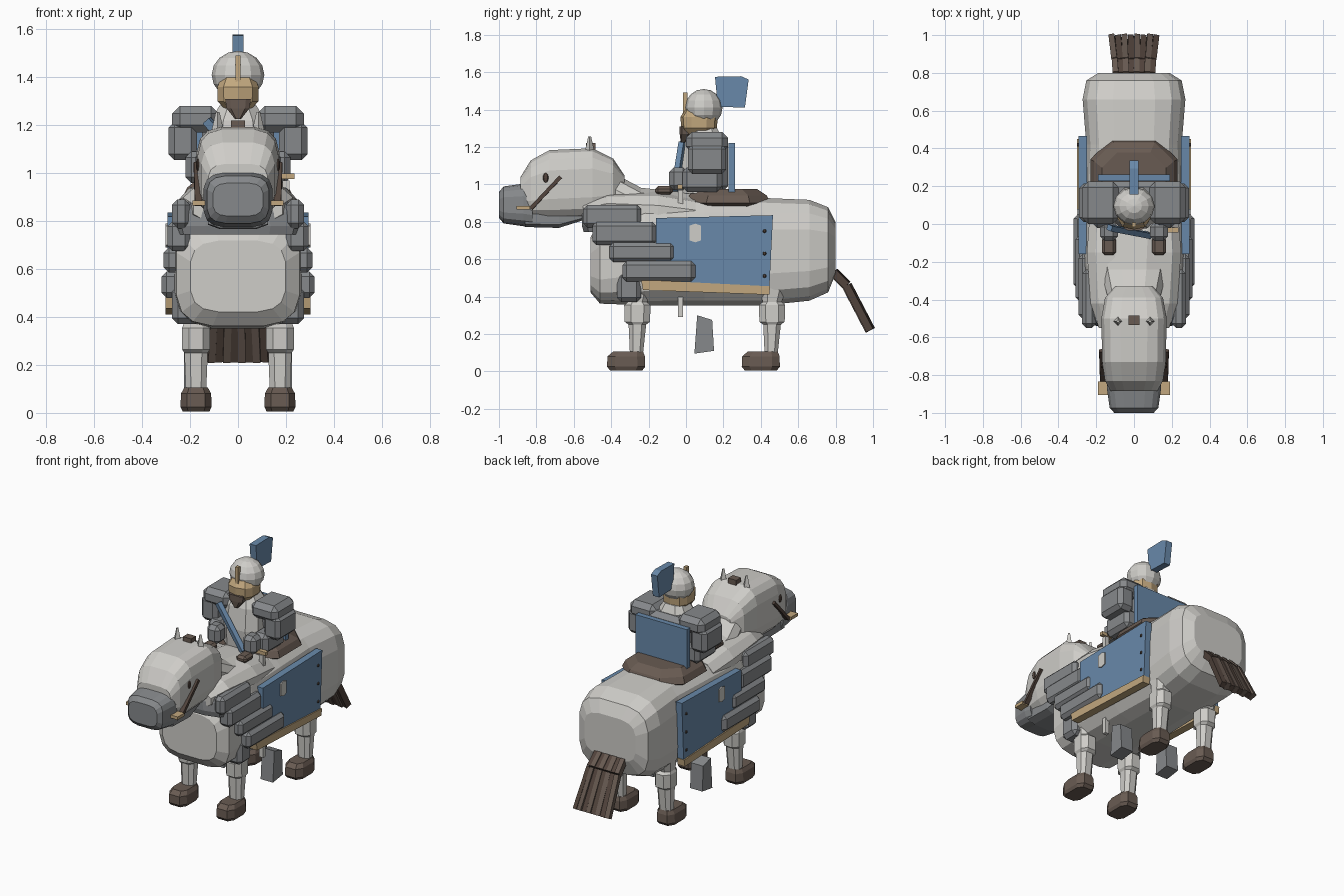
import bpy, bmesh, math
from mathutils import Vector, Matrix

if "Cube" in bpy.data.objects:
    bpy.data.objects.remove(bpy.data.objects["Cube"])


def material(name, r, g, b):
    m = bpy.data.materials.new(name)
    m.diffuse_color = (r, g, b, 1)
    m.use_nodes = True
    m.node_tree.nodes["Principled BSDF"].inputs["Base Color"].default_value = m.diffuse_color
    return m


PALE = material("pale_steel", 0.62, 0.61, 0.58)
GREY = material("grey_steel", 0.24, 0.25, 0.26)
BLUE = material("blue_cloth", 0.14, 0.25, 0.40)
BROWN = material("brown_leather", 0.14, 0.105, 0.085)
TAN = material("tan_gold", 0.54, 0.39, 0.21)
DARK = material("dark_hair", 0.085, 0.058, 0.046)


def finish(bm, name, mat):
    bmesh.ops.recalc_face_normals(bm, faces=bm.faces)
    me = bpy.data.meshes.new(name)
    bm.to_mesh(me)
    bm.free()
    me.materials.append(mat)
    ob = bpy.data.objects.new(name, me)
    bpy.context.collection.objects.link(ob)
    return ob


def loft(name, mat, axis, rings, n=16, power=0.55):
    """Rings are (position along axis, centre a, centre b, half a, half b)."""
    bm = bmesh.new()
    loops = []
    for t, ca, cb, ha, hb in rings:
        vs = []
        for i in range(n):
            ang = (i + 0.5) * 2 * math.pi / n
            c, s = math.cos(ang), math.sin(ang)
            a = ca + ha * math.copysign(abs(c) ** power, c)
            b = cb + hb * math.copysign(abs(s) ** power, s)
            vs.append(bm.verts.new((a, t, b) if axis == "Y" else (a, b, t)))
        loops.append(vs)
    for lo, hi in zip(loops, loops[1:]):
        for i in range(n):
            j = (i + 1) % n
            bm.faces.new((lo[i], lo[j], hi[j], hi[i]))
    bm.faces.new(loops[0])
    bm.faces.new(loops[-1])
    return finish(bm, name, mat)


def body_rings(table, x=0):
    """Turns (y, bottom, top, half width) into loft rings."""
    return [(y, x, (lo + hi) / 2, w, (hi - lo) / 2) for y, lo, hi, w in table]


def box(name, mat, x, y, z, bevel=0.0, rot=None):
    """Box from (min, max) pairs."""
    bm = bmesh.new()
    bmesh.ops.create_cube(bm, size=1)
    size = [p[1] - p[0] for p in (x, y, z)]
    bmesh.ops.scale(bm, vec=size, verts=bm.verts)
    if bevel:
        bmesh.ops.bevel(bm, geom=bm.edges[:], offset=bevel, segments=1, affect="EDGES")
    if rot:
        bmesh.ops.rotate(bm, matrix=Matrix.Rotation(rot[0], 3, rot[1]), verts=bm.verts)
    bmesh.ops.translate(bm, vec=[sum(p) / 2 for p in (x, y, z)], verts=bm.verts)
    return finish(bm, name, mat)


def bar(name, mat, p, q, w, h):
    """Straight bar between two points."""
    p, q = Vector(p), Vector(q)
    bm = bmesh.new()
    bmesh.ops.create_cube(bm, size=1)
    bmesh.ops.scale(bm, vec=(w, h, (q - p).length), verts=bm.verts)
    rot = Vector((0, 0, 1)).rotation_difference(q - p).to_matrix()
    bmesh.ops.rotate(bm, matrix=rot, verts=bm.verts)
    bmesh.ops.translate(bm, vec=(p + q) / 2, verts=bm.verts)
    return finish(bm, name, mat)


def prism(name, mat, outline, x0, x1):
    """Side outline of (y, z) points extruded across x."""
    bm = bmesh.new()
    a = [bm.verts.new((x0, y, z)) for y, z in outline]
    b = [bm.verts.new((x1, y, z)) for y, z in outline]
    bm.faces.new(a)
    bm.faces.new(b)
    for i in range(len(a)):
        j = (i + 1) % len(a)
        bm.faces.new((a[i], a[j], b[j], b[i]))
    return finish(bm, name, mat)


def ball(name, mat, centre, radii, u=12, v=8):
    bm = bmesh.new()
    bmesh.ops.create_uvsphere(bm, u_segments=u, v_segments=v, radius=1)
    bmesh.ops.scale(bm, vec=radii, verts=bm.verts)
    bmesh.ops.translate(bm, vec=centre, verts=bm.verts)
    return finish(bm, name, mat)


# Horse body, neck and head
loft("horse_body", PALE, "Y", body_rings([
    (-0.51, 0.42, 0.72, 0.20), (-0.46, 0.36, 0.80, 0.26), (-0.22, 0.35, 0.92, 0.275),
    (0.10, 0.35, 0.93, 0.27), (0.42, 0.35, 0.93, 0.255), (0.66, 0.375, 0.92, 0.275),
    (0.76, 0.42, 0.88, 0.255), (0.80, 0.52, 0.80, 0.19)]))
loft("horse_neck", PALE, "Y", body_rings([
    (-0.62, 0.86, 1.08, 0.13), (-0.40, 0.80, 1.07, 0.14), (-0.24, 0.72, 0.985, 0.18),
    (-0.05, 0.65, 0.965, 0.20), (0.05, 0.65, 0.95, 0.19)]), n=12, power=0.75)
loft("horse_shoulders", PALE, "Y", body_rings([
    (-0.55, 0.80, 0.90, 0.19), (-0.42, 0.76, 0.955, 0.235), (-0.15, 0.70, 0.965, 0.255),
    (0.05, 0.70, 0.93, 0.24)]), n=12, power=0.65)
loft("horse_head", PALE, "Y", body_rings([
    (-0.885, 0.86, 1.04, 0.125), (-0.83, 0.82, 1.13, 0.155), (-0.73, 0.81, 1.185, 0.17),
    (-0.50, 0.82, 1.195, 0.175), (-0.39, 0.86, 1.14, 0.155), (-0.33, 0.93, 1.05, 0.10)]))
loft("horse_muzzle", GREY, "Y", body_rings([
    (-1.0, 0.82, 0.96, 0.105), (-0.975, 0.79, 0.99, 0.13), (-0.87, 0.775, 1.005, 0.145),
    (-0.82, 0.77, 0.99, 0.14)]))
loft("horse_jaw", GREY, "Y", body_rings([
    (-0.86, 0.77, 0.86, 0.13), (-0.68, 0.765, 0.86, 0.13), (-0.54, 0.81, 0.87, 0.11)]), n=8)
box("forelock", BROWN, (-0.03, 0.03), (-0.535, -0.485), (1.18, 1.22))

# Breast collar
loft("breast_collar", GREY, "Z", [
    (0.745, 0, -0.38, 0.275, 0.17), (0.78, 0, -0.38, 0.285, 0.18),
    (0.84, 0, -0.38, 0.265, 0.18), (0.88, 0, -0.38, 0.235, 0.165)], n=12)

# Overlapping side plates: y range, z range, outer x
PLATES = [((-0.55, -0.24), (0.77, 0.89), 0.275), ((-0.50, -0.16), (0.675, 0.80), 0.295),
          ((-0.41, -0.06), (0.585, 0.69), 0.31), ((-0.34, 0.05), (0.48, 0.59), 0.32)]
TAIL = [(0.79, 0.53), (0.86, 0.46), (0.985, 0.22)]

for s, side in ((-1, "left"), (1, "right")):
    def across(a, b):
        return tuple(sorted((s * a, s * b)))

    # Horse ears, eyes and bridle
    bm = bmesh.new()
    bmesh.ops.create_cone(bm, segments=4, radius1=0.028, radius2=0.008, depth=0.09, cap_ends=True)
    bmesh.ops.translate(bm, vec=(s * 0.085, -0.515, 1.21), verts=bm.verts)
    finish(bm, side + "_ear", PALE)
    ball(side + "_horse_eye", DARK, (s * 0.168, -0.75, 1.035), (0.008, 0.015, 0.026), 8, 6)
    bar(side + "_bridle_strap", DARK, (s * 0.17, -0.67, 1.04), (s * 0.165, -0.83, 0.87), 0.03, 0.02)
    bar(side + "_bit", TAN, (s * 0.12, -0.87, 0.875), (s * 0.19, -0.87, 0.875), 0.02, 0.07)

    # Shoulder plates
    for i, (y, z, x) in enumerate(PLATES):
        box(f"{side}_side_plate_{i}", GREY, across(0.20, x), y, z, 0.022)
    box(side + "_elbow_plate", GREY, across(0.15, 0.275), (-0.37, -0.24), (0.37, 0.53), 0.025)

    # Cloth with hem, rivets and badge
    prism(side + "_side_cloth", BLUE,
          [(-0.16, 0.82), (0.465, 0.835), (0.445, 0.43), (-0.16, 0.46)], s * 0.25, s * 0.295)
    prism(side + "_cloth_hem", TAN,
          [(-0.24, 0.49), (0.45, 0.455), (0.445, 0.41), (-0.23, 0.435)], s * 0.25, s * 0.303)
    prism(side + "_badge", PALE,
          [(0.02, 0.78), (0.05, 0.79), (0.08, 0.78), (0.08, 0.70), (0.05, 0.69), (0.02, 0.70)],
          s * 0.29, s * 0.302)
    for z in (0.51, 0.63, 0.75):
        ball(side + "_cloth_rivet", DARK, (s * 0.296, 0.42, z), (0.008, 0.01, 0.01), 6, 4)

    # Legs and hooves
    x = s * 0.175
    for end, y in (("front", -0.26), ("hind", 0.46)):
        loft(f"{side}_{end}_leg", PALE, "Z", [
            (0.09, x, y - 0.005, 0.045, 0.037), (0.25, x, y, 0.052, 0.05),
            (0.265, x, y, 0.062, 0.072), (0.355, x, y, 0.062, 0.075),
            (0.37, x, y, 0.055, 0.055), (0.52, x, y + 0.02, 0.075, 0.085)], n=8, power=0.8)
        hy = y - 0.06
        loft(f"{side}_{end}_hoof", BROWN, "Z", [
            (0.005, x, hy, 0.058, 0.09), (0.025, x, hy, 0.068, 0.107),
            (0.08, x, hy, 0.066, 0.105), (0.105, x, hy + 0.01, 0.052, 0.085)], n=8, power=0.6)

    # Hanging stirrup boots
    prism(side + "_stirrup", GREY,
          [(0.06, 0.30), (0.14, 0.275), (0.15, 0.11), (0.045, 0.095)], s * 0.135, s * 0.225)

    # Rider shoulders, arms and gloves
    box(side + "_pauldron", GREY, across(0.08, 0.275), (0.0, 0.225), (1.17, 1.28), 0.032)
    box(side + "_upper_arm", GREY, across(0.17, 0.29), (0.01, 0.215), (1.055, 1.215), 0.025)
    box(side + "_elbow", GREY, across(0.11, 0.22), (-0.02, 0.19), (0.96, 1.09), 0.025)
    box(side + "_forearm", GREY, across(0.085, 0.18), (-0.09, 0.01), (0.97, 1.09), 0.025)
    box(side + "_glove", BROWN, across(0.095, 0.17), (-0.165, -0.07), (0.945, 0.99), 0.015)

# Tail made of bent strands
for i in range(8):
    k = (i - 3.5) / 3.5
    pts = [Vector((k * w, y, z)) for (y, z), w in zip(TAIL, (0.095, 0.10, 0.115))]
    for j in range(2):
        bar(f"tail_strand_{i}_{j}", DARK if i % 2 else BROWN, pts[j], pts[j + 1], 0.031,
            0.04 if i % 2 else 0.05)

# Saddle
loft("saddle", BROWN, "Z", [
    (0.865, 0, 0.225, 0.19, 0.18), (0.90, 0, 0.225, 0.245, 0.24),
    (0.94, 0, 0.225, 0.225, 0.22), (0.975, 0, 0.21, 0.18, 0.18)], n=8, power=0.75)

# Rider torso, sash and cape
loft("rider_torso", PALE, "Z", [
    (0.95, 0, 0.10, 0.14, 0.12), (1.08, 0, 0.09, 0.135, 0.12),
    (1.22, 0, 0.10, 0.12, 0.11), (1.30, 0, 0.10, 0.07, 0.07)], n=8, power=0.7)
bar("chest_sash", BLUE, (-0.13, -0.02, 1.22), (0.08, -0.06, 0.97), 0.035, 0.03)
box("rider_back", GREY, (-0.15, 0.15), (0.08, 0.225), (0.96, 1.25), 0.03)
box("cape", BLUE, (-0.19, 0.19), (0.228, 0.262), (0.96, 1.22))

# Sword hanging at the hip
box("sword_blade", PALE, (0.185, 0.215), (-0.042, -0.016), (0.29, 0.97))
box("sword_guard", TAN, (0.13, 0.235), (-0.045, -0.018), (0.975, 0.998))

# Rider head, beard, helmet and plume
loft("rider_face", TAN, "Z", [
    (1.27, 0, 0.07, 0.06, 0.075), (1.30, 0, 0.07, 0.088, 0.095),
    (1.36, 0, 0.07, 0.09, 0.10), (1.40, 0, 0.08, 0.07, 0.085)], n=10, power=0.75)
loft("beard", BROWN, "Z", [
    (1.225, 0, -0.015, 0.012, 0.014), (1.27, 0, -0.005, 0.05, 0.03),
    (1.31, 0, -0.005, 0.056, 0.03)], n=8)
ball("helmet", PALE, (0, 0.095, 1.41), (0.11, 0.10, 0.1))
box("nose_guard", TAN, (-0.011, 0.011), (-0.015, 0.008), (1.30, 1.49))
prism("plume", BLUE, [(0.155, 1.575), (0.295, 1.578), (0.335, 1.56), (0.315, 1.41), (0.17, 1.415)],
      -0.023, 0.023)
